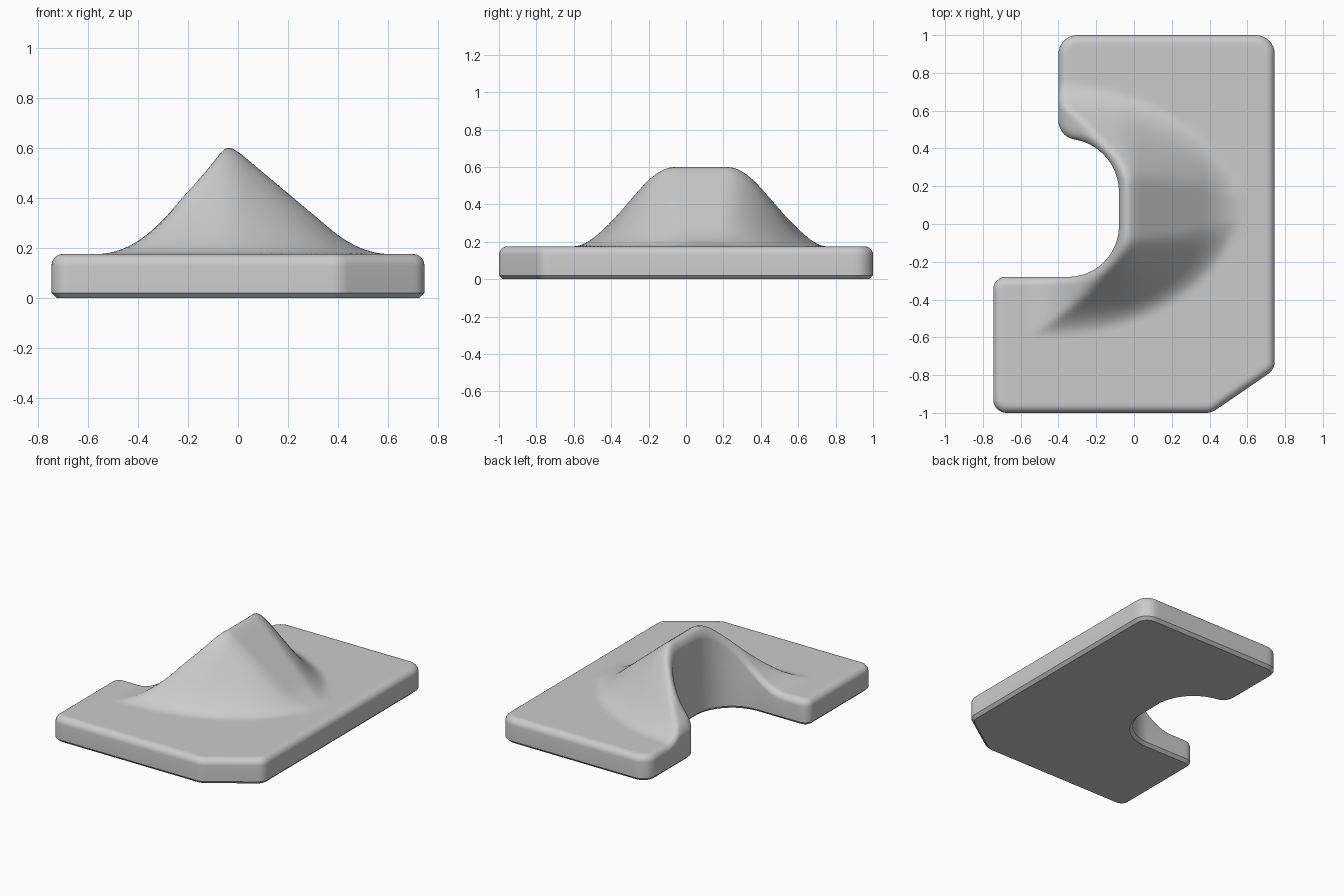
import bpy, bmesh, math
from mathutils import Vector, kdtree
from mathutils.geometry import delaunay_2d_cdt

cube = bpy.data.objects.get("Cube")
if cube:
    bpy.data.objects.remove(cube, do_unlink=True)

PLATE = 0.175    # plate thickness
FILLET = 0.045   # rounding of the upper rim
CHAMFER = 0.02   # cut on the lower rim
STEP = 0.02      # mesh spacing

# Outline corners, counter-clockwise: x, y, corner radius
CORNERS = [(-.745, -1, .07), (.41, -1, .1), (.745, -.77, .08), (.745, 1, .1),
           (-.4, 1, .1), (-.4, .465, .1), (-.08, .4, .28), (-.08, -.28, .27),
           (-.745, -.28, .065)]


def smooth_min(a, b, k):
    h = max(k - abs(a - b), 0) / k
    return min(a, b) - h * h * k / 4


def smooth_max(a, b, k):
    return -smooth_min(-a, -b, k)


def height(x, y):
    """Plate level plus the mound, which falls away on all four sides."""
    crest = smooth_max(0, smooth_min(.44, .41 - .84 * x, .05), .1)
    width = max(.2, .72 * math.sqrt(max(0, 1 - ((x + .5) / 1.05) ** 2)))
    v = min(1, max(0, (abs(y - .08) / width - .22) / .73))
    mound = crest * (1 - v * v * (3 - 2 * v))
    left_slope = smooth_max(0, .505 + 1.25 * x, .2)
    return PLATE + max(0, smooth_min(mound, left_slope, .06 * min(1, mound * 5) + .001))


def rounded_outline():
    """Evenly spaced points and inward normals round the outline."""
    arcs = []
    for i, (x, y, r) in enumerate(CORNERS):
        p = Vector((x, y))
        a = (p - Vector(CORNERS[i - 1][:2])).normalized()
        b = (Vector(CORNERS[(i + 1) % len(CORNERS)][:2]) - p).normalized()
        turn = math.atan2(a.x * b.y - a.y * b.x, a.dot(b))
        inward = Vector((-a.y, a.x))
        side = math.copysign(1, turn)
        start = p - a * r * math.tan(abs(turn) / 2)
        centre = start + inward * r * side
        count = max(8, round(r * abs(turn) / STEP))
        arc = []
        for j in range(count + 1):
            t = turn * j / count
            n = Vector((inward.x * math.cos(t) - inward.y * math.sin(t),
                        inward.x * math.sin(t) + inward.y * math.cos(t)))
            arc.append((centre - n * r * side, n))
        arcs.append(arc)
    points = []
    for i, arc in enumerate(arcs):
        points += arc
        p, n = arc[-1]
        q = arcs[(i + 1) % len(arcs)][0][0]
        count = max(1, round((q - p).length / STEP))
        points += [(p.lerp(q, j / count), n) for j in range(1, count)]
    return points


outline = rounded_outline()
bm = bmesh.new()


def add_loop(inset, z_of):
    loop = []
    for p, n in outline:
        q = p + n * inset
        loop.append(bm.verts.new((q.x, q.y, z_of(q))))
    return loop


# Underside, chamfer, wall and rounded rim
loops = [add_loop(CHAMFER, lambda q: 0), add_loop(0, lambda q: CHAMFER)]
for i in range(7):
    t = i / 6 * math.pi / 2
    drop = FILLET * (1 - math.sin(t))
    loops.append(add_loop(FILLET * (1 - math.cos(t)),
                          lambda q: height(q.x, q.y) - drop))
bm.faces.new(loops[0][::-1])
for low, high in zip(loops, loops[1:]):
    for i in range(len(low)):
        bm.faces.new((low[i - 1], low[i], high[i], high[i - 1]))

# Top surface: a triangulated grid inside the rim
rim = [v.co.xy for v in loops[-1]]
tree = kdtree.KDTree(len(rim))
for i, p in enumerate(rim):
    tree.insert((p.x, p.y, 0), i)
tree.balance()
grid = [Vector((i * STEP, j * STEP)) for i in range(-35, 36) for j in range(-48, 49)]
grid = [p for p in grid if tree.find((p.x, p.y, 0))[2] > STEP * .6]
verts, _, faces, *_ = delaunay_2d_cdt(rim + grid, [], [list(range(len(rim)))], 1, 1e-5)
used = {i for f in faces for i in f}
top = {i: bm.verts.new((*verts[i], height(*verts[i]))) for i in used}
for f in faces:
    bm.faces.new([top[i] for i in f])
bmesh.ops.remove_doubles(bm, verts=bm.verts[:], dist=1e-4)
bmesh.ops.recalc_face_normals(bm, faces=bm.faces[:])

mesh = bpy.data.meshes.new("notched_plate")
bm.to_mesh(mesh)
bm.free()
plate = bpy.data.objects.new("notched_plate", mesh)
bpy.context.collection.objects.link(plate)

grey = bpy.data.materials.new("light_grey")
grey.use_nodes = True
grey.diffuse_color = (.6, .6, .6, 1)
grey.node_tree.nodes["Principled BSDF"].inputs["Base Color"].default_value = (.6, .6, .6, 1)
mesh.materials.append(grey)

bpy.context.view_layer.objects.active = plate
plate.select_set(True)
bpy.ops.object.shade_smooth_by_angle(angle=math.radians(35))
